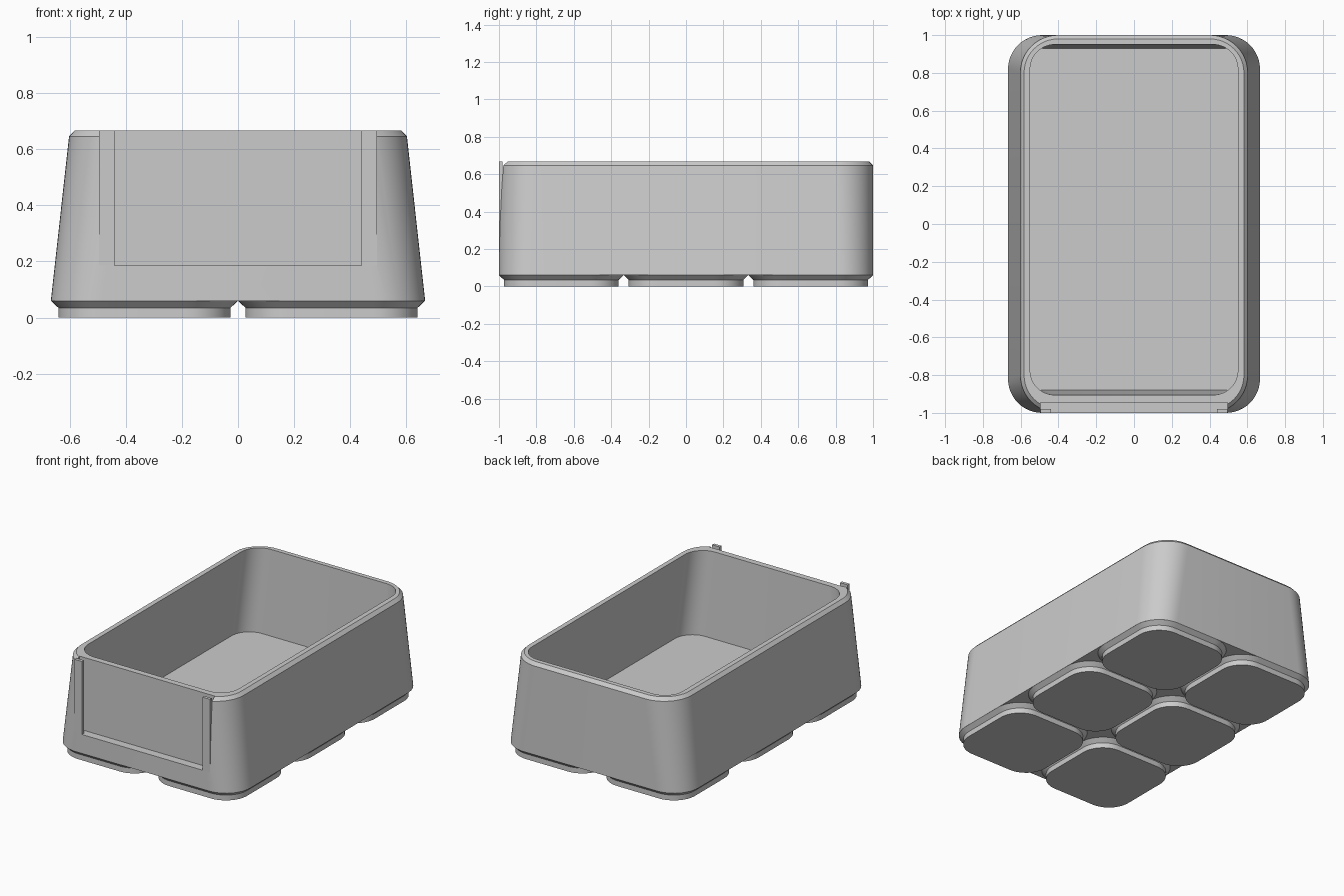
import bpy
import bmesh
from math import pi, sin, cos, radians

cube = bpy.data.objects.get("Cube")
if cube:
    bpy.data.objects.remove(cube, do_unlink=True)

grey = bpy.data.materials.new("plain_grey")
grey.use_nodes = True
grey.diffuse_color = (0.6, 0.6, 0.6, 1)
grey.node_tree.nodes["Principled BSDF"].inputs["Base Color"].default_value = (0.6, 0.6, 0.6, 1)


def rounded_ring(x0, x1, y0, y1, r, z, steps=12):
    """Points of a rounded rectangle, counter-clockwise."""
    centres = [(x1 - r, y1 - r), (x0 + r, y1 - r), (x0 + r, y0 + r), (x1 - r, y0 + r)]
    pts = []
    for q, (cx, cy) in enumerate(centres):
        for i in range(steps + 1):
            a = (q + i / steps) * pi / 2
            pts.append((cx + r * cos(a), cy + r * sin(a), z))
    return pts


def finish(name, bm):
    bmesh.ops.recalc_face_normals(bm, faces=bm.faces)
    mesh = bpy.data.meshes.new(name)
    bm.to_mesh(mesh)
    bm.free()
    mesh.materials.append(grey)
    obj = bpy.data.objects.new(name, mesh)
    bpy.context.collection.objects.link(obj)
    return obj


def loft(name, rings):
    """Skin a stack of rings and cap both ends."""
    bm = bmesh.new()
    loops = [[bm.verts.new(p) for p in rounded_ring(*ring)] for ring in rings]
    for a, b in zip(loops, loops[1:]):
        for i in range(len(a)):
            j = (i + 1) % len(a)
            bm.faces.new((a[i], a[j], b[j], b[i]))
    bm.faces.new(loops[0])
    bm.faces.new(loops[-1])
    return finish(name, bm)


def box(name, x0, x1, y0, y1, z0, z1):
    bm = bmesh.new()
    bmesh.ops.create_cube(bm, size=1)
    for v in bm.verts:
        v.co = ((x0 + x1) / 2 + v.co.x * (x1 - x0),
                (y0 + y1) / 2 + v.co.y * (y1 - y0),
                (z0 + z1) / 2 + v.co.z * (z1 - z0))
    return finish(name, bm)


def activate(obj):
    bpy.ops.object.select_all(action="DESELECT")
    obj.select_set(True)
    bpy.context.view_layer.objects.active = obj


def smooth(obj):
    activate(obj)
    bpy.ops.object.shade_smooth_by_angle(angle=radians(25))


BASE, TOP, FLOOR = 0.06, 0.667, 0.105
SLOT_X, WINDOW_X, SILL = 0.495, 0.44, 0.185

# Bin: tapered shell with chamfered rim and hollow inside
bin_shell = loft("bin_shell", [
    (-0.667, 0.667, -1.0, 1.0, 0.18, BASE),
    (-0.602, 0.602, -1.0, 1.0, 0.2, 0.646),
    (-0.582, 0.582, -0.98, 0.98, 0.18, TOP),
    (-0.55, 0.55, -0.905, 0.95, 0.13, TOP),
    (-0.607, 0.607, -0.88, 0.93, 0.13, FLOOR),
])

# Label slot cut into the front wall
cutter = box("slot_cutter", -SLOT_X, SLOT_X, -1.1, -0.945, SILL, 0.8)
cut = bin_shell.modifiers.new("slot", "BOOLEAN")
cut.object = cutter
cut.operation = "DIFFERENCE"
cut.solver = "EXACT"
activate(bin_shell)
bpy.ops.object.modifier_apply(modifier=cut.name)
bpy.data.objects.remove(cutter, do_unlink=True)
smooth(bin_shell)

# Lips that hold the label at each side
box("left_label_lip", WINDOW_X, SLOT_X, -1.0, -0.98, SILL, TOP)
box("right_label_lip", -SLOT_X, -WINDOW_X, -1.0, -0.98, SILL, TOP)

# Stacking feet, two across and three deep
CELL = 2 / 3


def foot_ring(cx, cy, half, r, z):
    return (cx - half, cx + half, cy - half, cy + half, r, z)


for i in range(2):
    for j in range(3):
        cx, cy = (i - 0.5) * CELL, (j - 1) * CELL
        foot = loft(f"foot_{i + 1}_{j + 1}", [
            foot_ring(cx, cy, 0.307, 0.155, 0),
            foot_ring(cx, cy, 0.307, 0.155, 0.035),
            foot_ring(cx, cy, CELL / 2, 0.18, BASE),
        ])
        smooth(foot)
